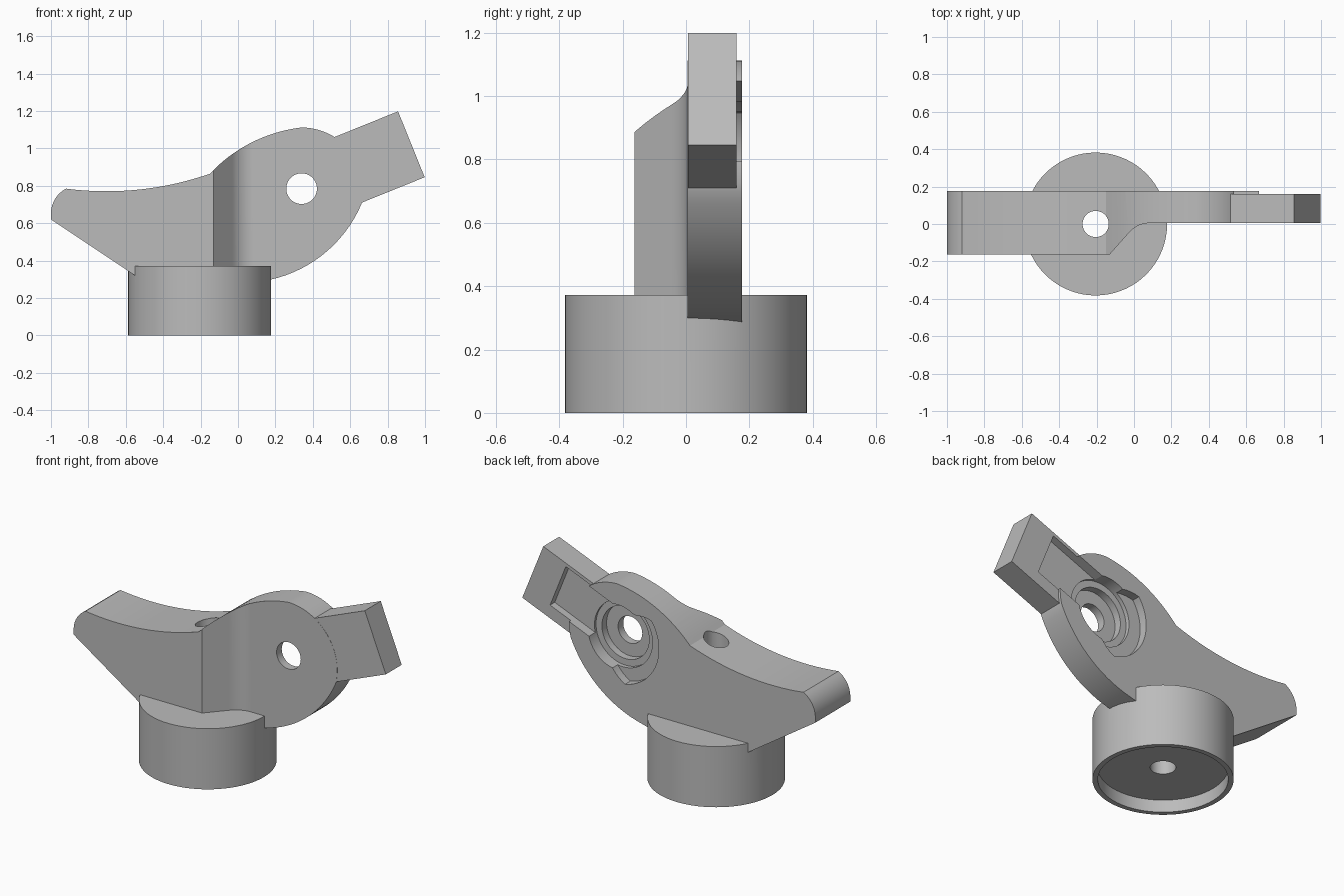
import bpy, bmesh, math
from mathutils import Vector, Matrix

old = bpy.data.objects.get("Cube")
if old:
    bpy.data.objects.remove(old, do_unlink=True)

grey = bpy.data.materials.new("plain grey")
grey.use_nodes = True
colour = (0.5, 0.5, 0.5, 1)
grey.diffuse_color = colour
grey.node_tree.nodes["Principled BSDF"].inputs["Base Color"].default_value = colour

HUB = Vector((0.34, 0.785))      # pivot centre in x, z
TILT = math.radians(22)          # arm angle
BASE_X, BASE_R = -0.205, 0.382


def arc(a, b, c, n=16):
    """Points on the circle through a, b and c, leaving out c."""
    a, b, c = Vector(a), Vector(b), Vector(c)
    p, q = b - a, c - a
    d = 2 * (p.x * q.y - p.y * q.x)
    o = Vector((q.y * p.dot(p) - p.y * q.dot(q),
                p.x * q.dot(q) - q.x * p.dot(p))) / d
    start, sweep = -o, (q - o)
    total = math.atan2(start.x * sweep.y - start.y * sweep.x, start.dot(sweep))
    return [a + o + Matrix.Rotation(total * i / n, 2) @ start for i in range(n)]


def circle(r, n=64):
    return [HUB + Vector((r * math.cos(t), r * math.sin(t)))
            for t in (2 * math.pi * i / n for i in range(n))]


def tilted(points):
    """Arm coordinates (along, across) turned into x, z."""
    return [HUB + Matrix.Rotation(TILT, 2) @ Vector(p) for p in points]


def prism(name, points, lo, hi, upright=False):
    """Extrude a profile along y, or along z when upright."""
    bm = bmesh.new()
    place = (lambda p: (p[0], p[1], lo)) if upright else (lambda p: (p[0], lo, p[1]))
    face = bm.faces.new([bm.verts.new(place(p)) for p in points])
    new = bmesh.ops.extrude_face_region(bm, geom=[face])["geom"]
    shift = (0, 0, hi - lo) if upright else (0, hi - lo, 0)
    bmesh.ops.translate(bm, vec=shift, verts=[v for v in new if isinstance(v, bmesh.types.BMVert)])
    bmesh.ops.recalc_face_normals(bm, faces=bm.faces)
    mesh = bpy.data.meshes.new(name)
    bm.to_mesh(mesh)
    bm.free()
    mesh.materials.append(grey)
    ob = bpy.data.objects.new(name, mesh)
    bpy.context.collection.objects.link(ob)
    return ob


def round_bar(name, r, lo, hi, n=72):
    ring = [(BASE_X + r * math.cos(2 * math.pi * i / n), r * math.sin(2 * math.pi * i / n))
            for i in range(n)]
    return prism(name, ring, lo, hi, True)


def combine(target, other, operation):
    mod = target.modifiers.new(operation.lower(), 'BOOLEAN')
    mod.operation, mod.object, mod.solver = operation, other, 'EXACT'
    bpy.context.view_layer.objects.active = target
    bpy.ops.object.modifier_apply(modifier=mod.name)
    bpy.data.objects.remove(other, do_unlink=True)


# Body: side silhouette with a concave thumb rest and a round hub
disc_top = HUB + Vector((0, 0.327))
disc_end = HUB + 0.33 * Vector((math.cos(-0.26), math.sin(-0.26)))
outline = (arc((-1, 0.66), (-0.975, 0.735), (-0.92, 0.785), 8)
           + arc((-0.92, 0.785), (-0.55, 0.778), (-0.15, 0.865))
           + arc((-0.15, 0.865), (0.05, 1.02), disc_top)
           + arc(disc_top, HUB + Vector((0.23, 0.233)), disc_end, 24)
           + arc(disc_end, (0.46, 0.437), (0.13, 0.29))
           + [(0.0, 0.25), (-0.445, 0.25), (-1, 0.62)])
body = prism("lever_bracket", outline, -0.163, 0.176)

# Front relief that thins the hub side
relief = ([(-0.13, -0.17), (-0.13, -0.163), (-0.03, -0.05)]
          + arc((-0.03, -0.05), (0.02, -0.01), (0.09, 0.005), 8)
          + [(0.09, 0.005), (1.2, 0.005), (1.2, -0.3), (-0.13, -0.3)])
combine(body, prism("relief_cutter", relief, 0, 1.5, True), 'DIFFERENCE')

# Arm and base
arm = tilted([(0.15, -0.19), (0.633, -0.19), (0.633, 0.19), (0.15, 0.19)])
combine(body, prism("arm", arm, 0.006, 0.16), 'UNION')
combine(body, round_bar("base", BASE_R, 0, 0.372), 'UNION')

# Back pockets: hub recess with a narrowed tail, arm slot, counterbores, pivot hole
tail = tilted(arc((-0.15, 0.235), (-0.41, 0.0), (-0.15, -0.235), 24))
rim = tilted(arc((-0.15, -0.235), (0.28, 0.0), (-0.15, 0.235), 40))
slot = tilted([(0, -0.115), (0.46, -0.115), (0.46, 0.17), (0, 0.17)])
cuts = [(tail + rim, 0.125), (slot, 0.115), (circle(0.2), 0.1),
        (circle(0.16), 0.055), (circle(0.082), -0.3)]
for points, depth in cuts:
    combine(body, prism("pocket_cutter", points, depth, 0.4), 'DIFFERENCE')

# Hollow underside and vertical bolt hole
combine(body, round_bar("underside_cutter", 0.353, -0.1, 0.075), 'DIFFERENCE')
combine(body, round_bar("bolt_cutter", 0.07, -0.2, 1.5, 40), 'DIFFERENCE')

bpy.ops.object.select_all(action='DESELECT')
body.select_set(True)
bpy.context.view_layer.objects.active = body
bpy.ops.object.shade_smooth_by_angle(angle=math.radians(25))
